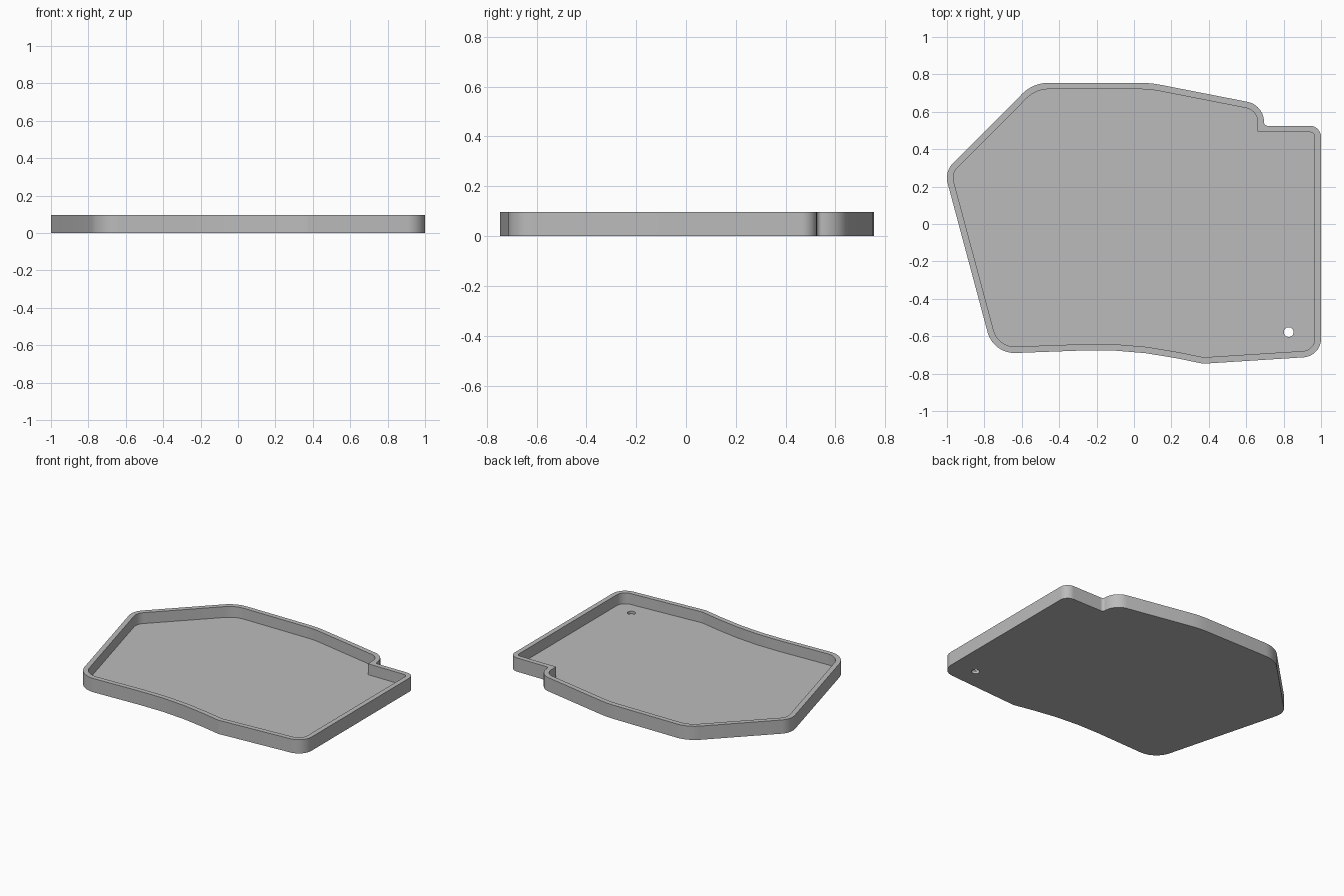
import bpy, bmesh, math
from mathutils import Vector

cube = bpy.data.objects.get("Cube")
if cube:
    bpy.data.objects.remove(cube, do_unlink=True)

HEIGHT, FLOOR, WALL = 0.096, 0.02, 0.034

# Outline corners, counter-clockwise: x, y, rounding radius
CORNERS = [
    (1.0, -0.707, 0.1), (1.0, 0.525, 0.06), (0.695, 0.525, 0.02),
    (0.695, 0.636, 0.11), (0.087, 0.755, 0.6), (-0.539, 0.755, 0.2),
    (-1.013, 0.28, 0.112), (-0.752, -0.694, 0.15), (-0.02, -0.667, 2.1),
    (0.37, -0.747, 0.03),
]


def turn(i, pts):
    p = pts[i]
    a = (p - pts[i - 1]).normalized()
    b = (pts[(i + 1) % len(pts)] - p).normalized()
    return a, b, a.x * b.y - a.y * b.x


def outline(inset):
    """Rounded outline, moved inward by the inset."""
    base = [Vector(c[:2]) for c in CORNERS]
    pts, radii = [], []
    for i, p in enumerate(base):
        a, b, side = turn(i, base)
        normals = Vector((-a.y - b.y, a.x + b.x))
        pts.append(p + normals * inset / (1 + a.dot(b)))
        r = CORNERS[i][2]
        # The tight inner notch stays nearly sharp
        radii.append(max(0.006, r - inset if side > 0 or r < 0.05 else r + inset))
    result = []
    for i, p in enumerate(pts):
        a, b, side = turn(i, pts)
        angle = a.angle(b)
        r, s = radii[i], math.copysign(1, side)
        start = p - a * r * math.tan(angle / 2)
        normal = Vector((-a.y, a.x)) * s
        steps = max(3, math.ceil(math.degrees(angle) / 6))
        for k in range(steps + 1):
            t = angle * k / steps
            result.append(start + a * r * math.sin(t) + normal * r * (1 - math.cos(t)))
    return result


def prism(name, points, low, high):
    bm = bmesh.new()
    face = bm.faces.new([bm.verts.new((p.x, p.y, low)) for p in points])
    top = bmesh.ops.extrude_face_region(bm, geom=[face])["geom"]
    verts = [v for v in top if isinstance(v, bmesh.types.BMVert)]
    bmesh.ops.translate(bm, verts=verts, vec=(0, 0, high - low))
    bmesh.ops.recalc_face_normals(bm, faces=bm.faces)
    mesh = bpy.data.meshes.new(name)
    bm.to_mesh(mesh)
    bm.free()
    obj = bpy.data.objects.new(name, mesh)
    bpy.context.collection.objects.link(obj)
    return obj


def cut(target, cutter):
    cutter.hide_render = True
    mod = target.modifiers.new("cut", 'BOOLEAN')
    mod.operation, mod.solver, mod.object = 'DIFFERENCE', 'EXACT', cutter
    bpy.context.view_layer.objects.active = target
    bpy.ops.object.modifier_apply(modifier=mod.name)
    bpy.data.objects.remove(cutter, do_unlink=True)


# Tray body with its hollow and the round drain hole
tray = prism("tray", outline(0), 0, HEIGHT)
cut(tray, prism("hollow_cutter", outline(WALL), FLOOR, HEIGHT + 0.1))
circle = [Vector((0.827 + 0.026 * math.cos(k * math.tau / 32),
                  -0.578 + 0.026 * math.sin(k * math.tau / 32))) for k in range(32)]
cut(tray, prism("hole_cutter", circle, -0.1, HEIGHT))

# Plain grey finish
grey = bpy.data.materials.new("grey")
grey.use_nodes = True
colour = (0.5, 0.5, 0.5, 1)
grey.diffuse_color = colour
grey.node_tree.nodes["Principled BSDF"].inputs["Base Color"].default_value = colour
tray.data.materials.clear()
tray.data.materials.append(grey)

# Smooth rounded walls, crisp rims
for o in bpy.context.selected_objects:
    o.select_set(False)
tray.select_set(True)
bpy.context.view_layer.objects.active = tray
bpy.ops.object.shade_smooth_by_angle(angle=math.radians(25))
